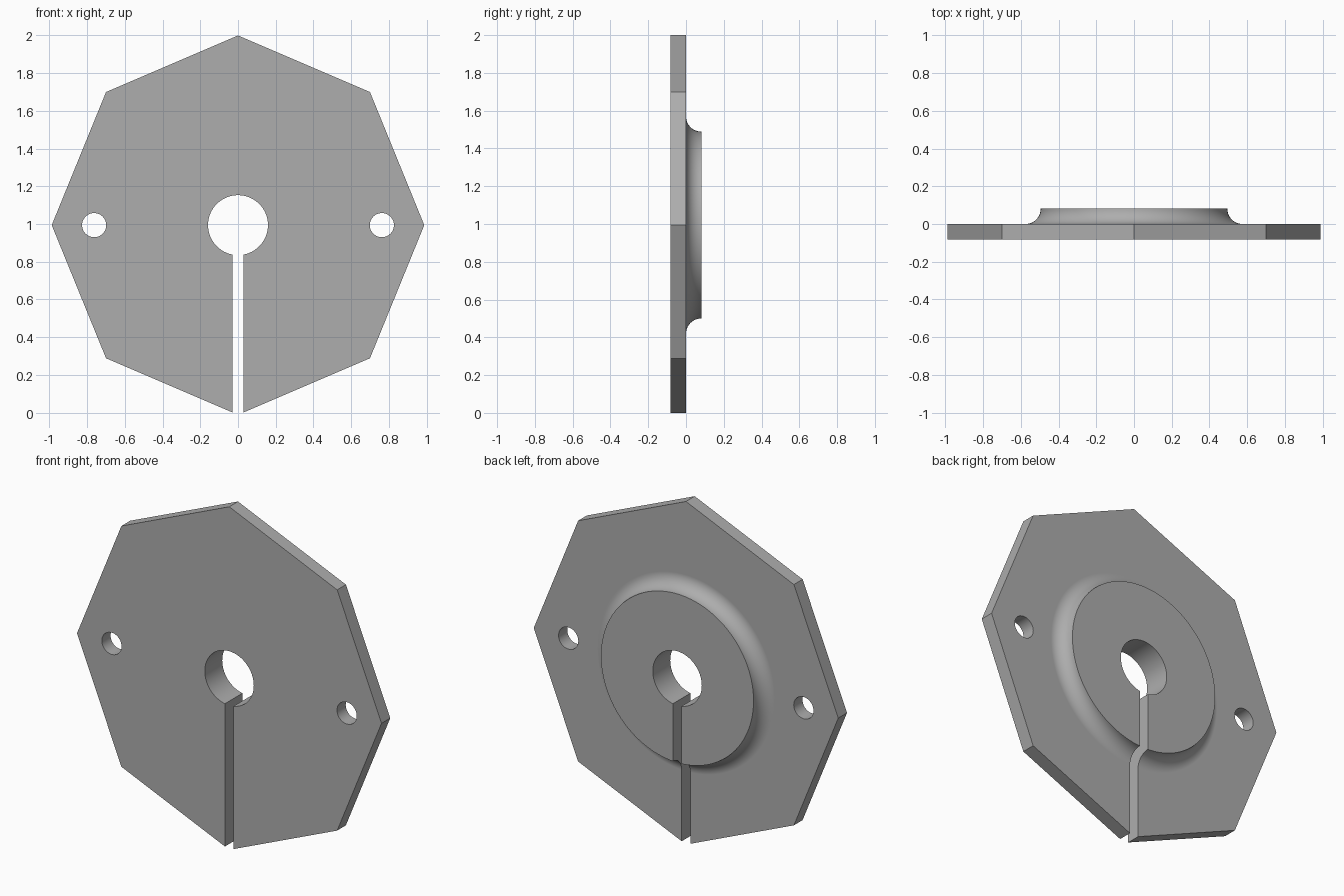
import bpy, bmesh
from math import sin, cos, pi, radians
from mathutils import Vector, Matrix

CZ = 0.994      # height of the disc centre
T = 0.081       # thickness of plate and of boss

cube = bpy.data.objects.get("Cube")
if cube:
    bpy.data.objects.remove(cube, do_unlink=True)

grey = bpy.data.materials.new("plain_grey")
grey.use_nodes = True
colour = (0.42, 0.42, 0.42, 1)
grey.diffuse_color = colour
grey.node_tree.nodes["Principled BSDF"].inputs["Base Color"].default_value = colour


def finish(name, bm):
    bmesh.ops.recalc_face_normals(bm, faces=bm.faces)
    mesh = bpy.data.meshes.new(name)
    bm.to_mesh(mesh)
    bm.free()
    mesh.materials.append(grey)
    obj = bpy.data.objects.new(name, mesh)
    bpy.context.collection.objects.link(obj)
    return obj


def prism(name, outline, y0, y1):
    """Extrude an outline of (x, z) points from y0 to y1."""
    bm = bmesh.new()
    face = bm.faces.new([bm.verts.new((x, y0, z + CZ)) for x, z in outline])
    side = bmesh.ops.extrude_face_region(bm, geom=[face])["geom"]
    moved = [v for v in side if isinstance(v, bmesh.types.BMVert)]
    bmesh.ops.translate(bm, vec=(0, y1 - y0, 0), verts=moved)
    return finish(name, bm)


def circle(radius, x=0, count=64):
    return [(x + radius * cos(2 * pi * i / count), radius * sin(2 * pi * i / count))
            for i in range(count)]


def lathe(name, profile, steps=128):
    """Spin (radius, y) points around the disc axis."""
    bm = bmesh.new()
    verts = [bm.verts.new((r, y, CZ)) for r, y in profile]
    edges = [bm.edges.new(pair) for pair in zip(verts, verts[1:])]
    bmesh.ops.spin(bm, geom=verts + edges, cent=(0, 0, CZ), axis=(0, 1, 0),
                   angle=2 * pi, steps=steps, use_merge=True)
    bmesh.ops.remove_doubles(bm, verts=bm.verts, dist=0.0001)
    # Cap both ends with single flat faces
    bmesh.ops.holes_fill(bm, edges=[e for e in bm.edges if e.is_boundary], sides=0)
    return finish(name, bm)


# Eight-sided plate
quarter = [(0.988, 0), (0.70, 0.706), (0, 1.006), (-0.70, 0.706)]
plate = prism("octagonal_plate", quarter + [(-x, -z) for x, z in quarter], -T, 0)

# Raised round boss with a concave fillet running into the plate
fillet = [(0.576 - T * sin(a), T - T * cos(a))
          for a in (pi / 2 * i / 12 for i in range(13))]
boss = lathe("raised_boss", [(0.576, -T / 2)] + fillet)

# Cutters: centre bore, two bolt holes and the slot down to the rim
cutters = [prism("bore_cutter", circle(0.159), -0.3, 0.3)]
for side, x in (("left", 0.763), ("right", -0.763)):
    cutters.append(prism(side + "_bolt_hole_cutter", circle(0.064, x, 48), -0.3, 0.3))
slot = [(-0.028, -0.1), (0.028, -0.1), (0.028, -1.2), (-0.028, -1.2)]
cutters.append(prism("slot_cutter", slot, -0.3, 0.3))

bpy.context.view_layer.objects.active = plate
for tool, operation in [(boss, "UNION")] + [(c, "DIFFERENCE") for c in cutters]:
    mod = plate.modifiers.new(tool.name, "BOOLEAN")
    mod.operation, mod.object, mod.solver = operation, tool, "EXACT"
    bpy.ops.object.modifier_apply(modifier=mod.name)
    bpy.data.objects.remove(tool, do_unlink=True)
plate.name = "slotted_plate_with_boss"

# Smooth curved walls, flat faces kept flat
bpy.ops.object.select_all(action="DESELECT")
plate.select_set(True)
bpy.ops.object.shade_smooth_by_angle(angle=radians(30))
weighted = plate.modifiers.new("weighted_normals", "WEIGHTED_NORMAL")
weighted.keep_sharp = True
